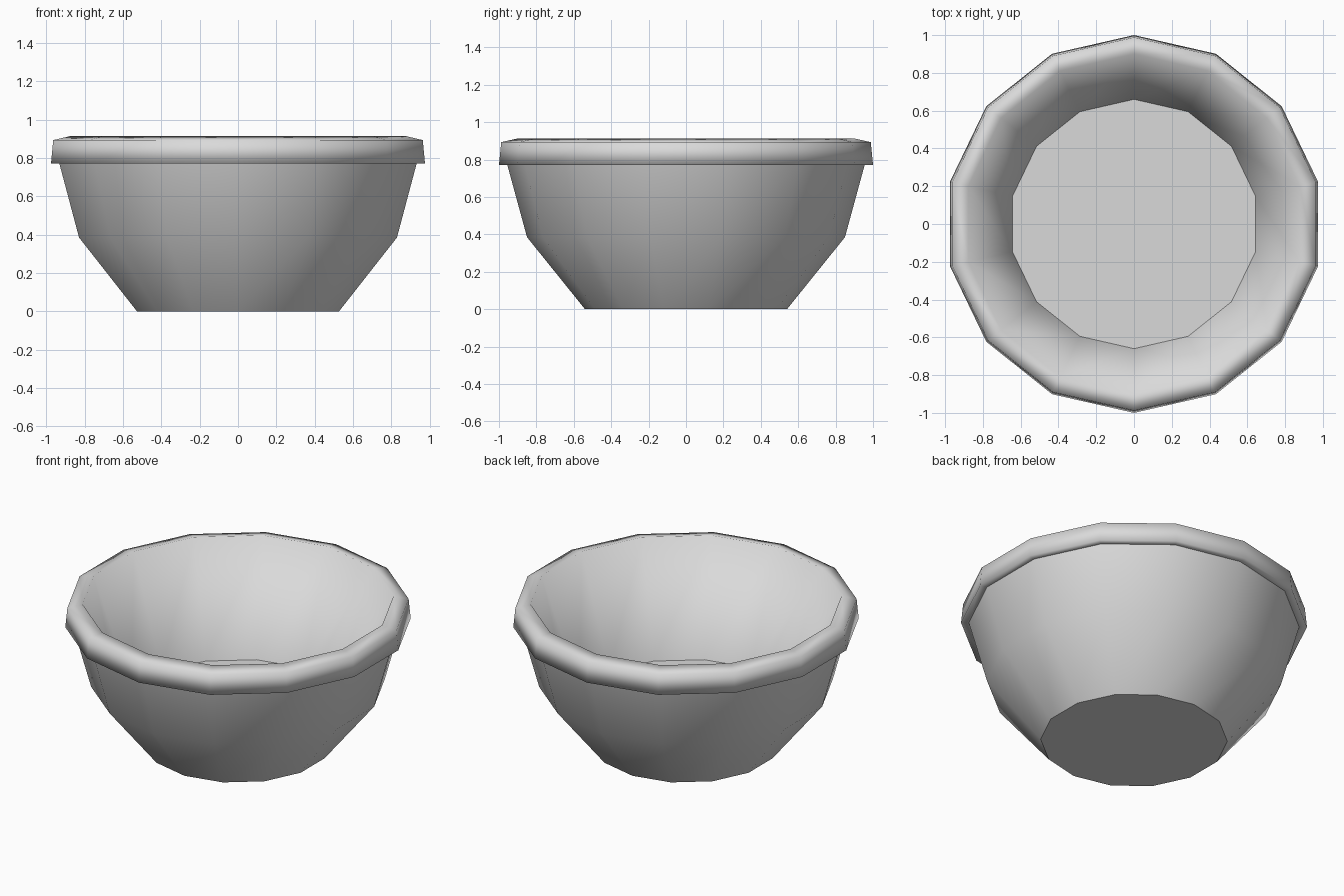
import bpy, bmesh
from math import pi, cos, sin

cube = bpy.data.objects.get("Cube")
if cube:
    bpy.data.objects.remove(cube, do_unlink=True)

SIDES = 14

# Plain grey material
grey = bpy.data.materials.new("plain_grey")
grey.use_nodes = True
colour = (0.7, 0.7, 0.7, 1)
grey.diffuse_color = colour
grey.node_tree.nodes["Principled BSDF"].inputs["Base Color"].default_value = colour

# Profile from base, up the outside, over the rim and down to the inner floor:
# radius, height, sharp ring
profile = [
    (0.54, 0.00, True),    # base edge
    (0.85, 0.385, False),  # belly
    (0.955, 0.77, True),   # under the rim
    (1.00, 0.77, False),   # rim lower edge
    (0.988, 0.893, False), # rim shoulder
    (0.90, 0.913, False),  # rim crest
    (0.66, 0.23, True),    # inner floor edge
]


def lathe(name, points, material):
    """Revolve a profile with a vertex on the y axis and cap both ends."""
    bm = bmesh.new()
    rings = []
    for r, z, sharp in points:
        angles = [pi / 2 + 2 * pi * i / SIDES for i in range(SIDES)]
        rings.append([bm.verts.new((r * cos(a), r * sin(a), z)) for a in angles])
    for low, high in zip(rings, rings[1:]):
        for i in range(SIDES):
            j = (i + 1) % SIDES
            bm.faces.new((low[i], low[j], high[j], high[i]))
    bm.faces.new(rings[0][::-1])
    bm.faces.new(rings[-1])
    for face in bm.faces:
        face.smooth = True
    for ring, (r, z, sharp) in zip(rings, points):
        for i in range(SIDES):
            bm.edges.get((ring[i], ring[(i + 1) % SIDES])).smooth = not sharp
    bmesh.ops.recalc_face_normals(bm, faces=bm.faces)
    mesh = bpy.data.meshes.new(name)
    bm.to_mesh(mesh)
    bm.free()
    mesh.materials.append(material)
    obj = bpy.data.objects.new(name, mesh)
    bpy.context.collection.objects.link(obj)
    return obj


# Rimmed bowl
lathe("bowl", profile, grey)
